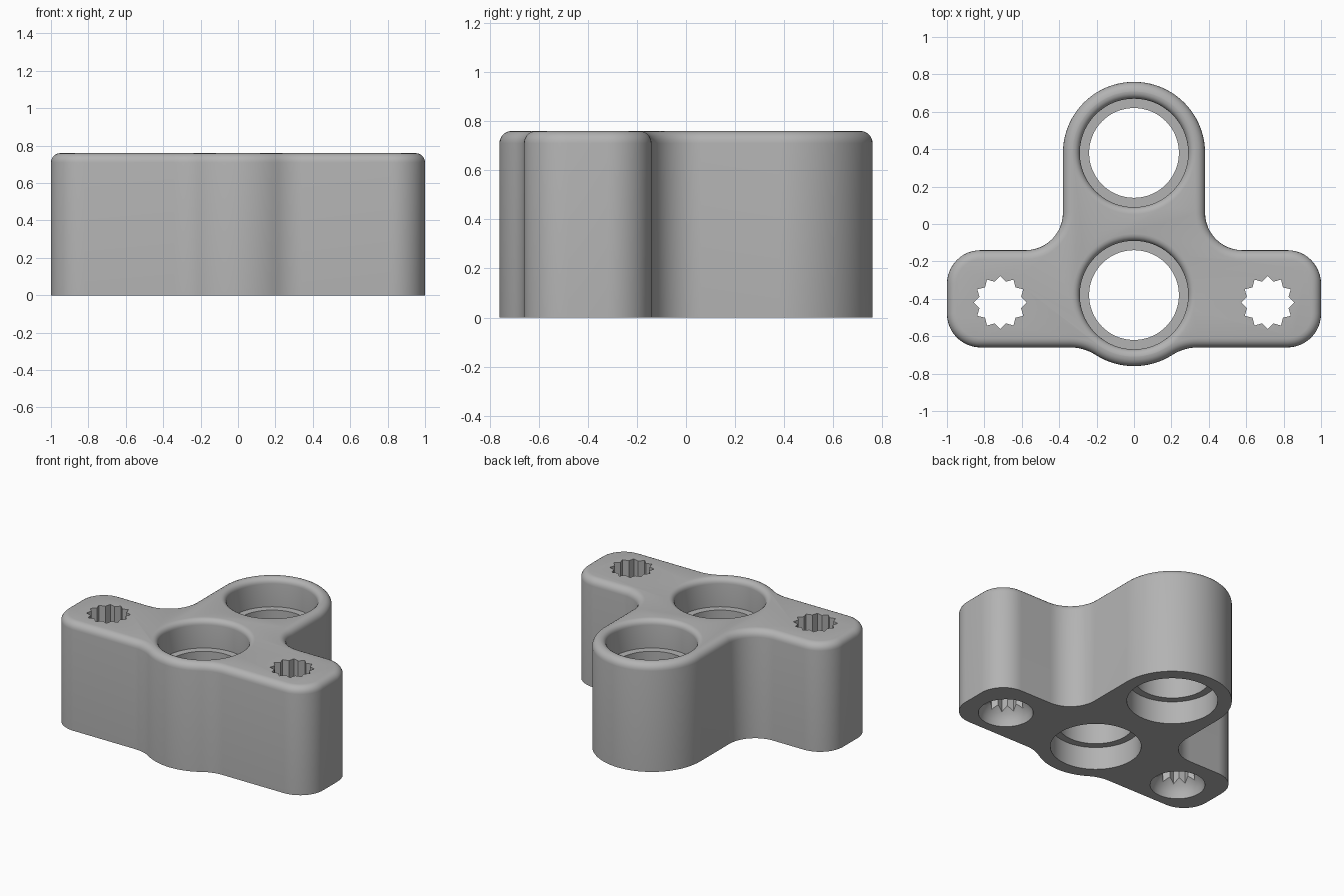
import bpy, bmesh, math

cube = bpy.data.objects.get("Cube")
if cube:
    bpy.data.objects.remove(cube, do_unlink=True)

HEIGHT = 0.76
RIM = 0.038

grey = bpy.data.materials.new("plain grey")
grey.use_nodes = True
COLOUR = (0.45, 0.45, 0.45, 1)
grey.diffuse_color = COLOUR
grey.node_tree.nodes["Principled BSDF"].inputs["Base Color"].default_value = COLOUR


def arc(cx, cy, r, start, end, steps):
    angles = [math.radians(start + (end - start) * i / steps) for i in range(steps + 1)]
    return [(cx + r * math.cos(a), cy + r * math.sin(a)) for a in angles]


def make_object(name, bm):
    bmesh.ops.recalc_face_normals(bm, faces=bm.faces)
    mesh = bpy.data.meshes.new(name)
    bm.to_mesh(mesh)
    bm.free()
    mesh.materials.append(grey)
    obj = bpy.data.objects.new(name, mesh)
    bpy.context.collection.objects.link(obj)
    return obj


def prism(outline, bottom, top):
    bm = bmesh.new()
    base = bm.faces.new([bm.verts.new((x, y, bottom)) for x, y in outline])
    made = bmesh.ops.extrude_face_region(bm, geom=[base])["geom"]
    bmesh.ops.translate(bm, vec=(0, 0, top - bottom),
                        verts=[v for v in made if isinstance(v, bmesh.types.BMVert)])
    return bm


def lathe(name, profile, cx, cy, sides=72):
    bm = bmesh.new()
    rings = [[bm.verts.new((x, y, z)) for x, y in arc(cx, cy, r, 0, 360, sides)[:-1]]
             for r, z in profile]
    for low, high in zip(rings, rings[1:]):
        for i in range(sides):
            j = (i + 1) % sides
            bm.faces.new((low[i], low[j], high[j], high[i]))
    bm.faces.new(rings[0])
    bm.faces.new(rings[-1])
    return make_object(name, bm)


# Body outline: right half from the back tip round to the front bulge, then mirrored
blend = 0.25
blend_x = math.sqrt((0.38 + blend) ** 2 - (0.28 + blend - 0.0) ** 2)
blend_angle = math.degrees(math.atan2(0.28 + blend, blend_x))
half = arc(0, 0.38, 0.38, 90, 0, 20)
half += arc(0.58, 0.06, 0.2, 180, 270, 12)
half += arc(0.82, -0.32, 0.18, 90, 0, 12)
half += arc(0.82, -0.48, 0.18, 0, -90, 12)
half += arc(blend_x, -0.66 - blend, blend, 90, 180 - blend_angle, 8)
half += arc(0, -0.38, 0.38, -blend_angle, -90, 8)[1:]
outline = half + [(-x, y) for x, y in reversed(half[1:-1])]

# Rounded upper edge
bm = prism(outline, 0, HEIGHT)
edges = [e for e in bm.edges if all(v.co.z > HEIGHT - 0.001 for v in e.verts)]
bmesh.ops.bevel(bm, geom=edges, offset=0.05, segments=5, profile=0.5, affect='EDGES')
body = make_object("body", bm)

# Stepped round holes with a soft upper rim
cutters = []
rim = [(0.29 + RIM - RIM * math.cos(a), HEIGHT - RIM + RIM * math.sin(a))
       for a in (math.radians(18 * i) for i in range(6))]
hole = [(0.29, -0.1), (0.29, 0.16), (0.24, 0.16), (0.24, 0.56), (0.29, 0.56)]
hole += rim + [(0.29 + RIM, HEIGHT + 0.1)]
for label, y in (("back", 0.38), ("front", -0.38)):
    cutters.append(lathe(label + "_hole_cutter", hole, 0, y))

# Twelve-pointed sockets, flared at the underside
for label, x in (("left", 0.715), ("right", -0.715)):
    star = []
    for i in range(24):
        r = 0.115 if i % 2 else 0.142
        a = math.radians(15 * i)
        star.append((x + r * math.cos(a), -0.42 + r * math.sin(a)))
    cutters.append(make_object(label + "_socket_cutter", prism(star, 0.05, HEIGHT + 0.1)))
    flare = [(0.175, -0.1), (0.175, 0), (0.168, 0.04), (0.15, 0.08), (0.115, 0.12)]
    cutters.append(lathe(label + "_flare_cutter", flare, x, -0.42, 48))

bpy.context.view_layer.objects.active = body
for cutter in cutters:
    cutter.hide_render = True
    mod = body.modifiers.new("cut", 'BOOLEAN')
    mod.operation = 'DIFFERENCE'
    mod.solver = 'EXACT'
    mod.object = cutter
    bpy.ops.object.modifier_apply(modifier=mod.name)
for cutter in cutters:
    bpy.data.objects.remove(cutter, do_unlink=True)

bpy.ops.object.select_all(action='DESELECT')
body.select_set(True)
bpy.ops.object.shade_smooth_by_angle(angle=math.radians(30))
